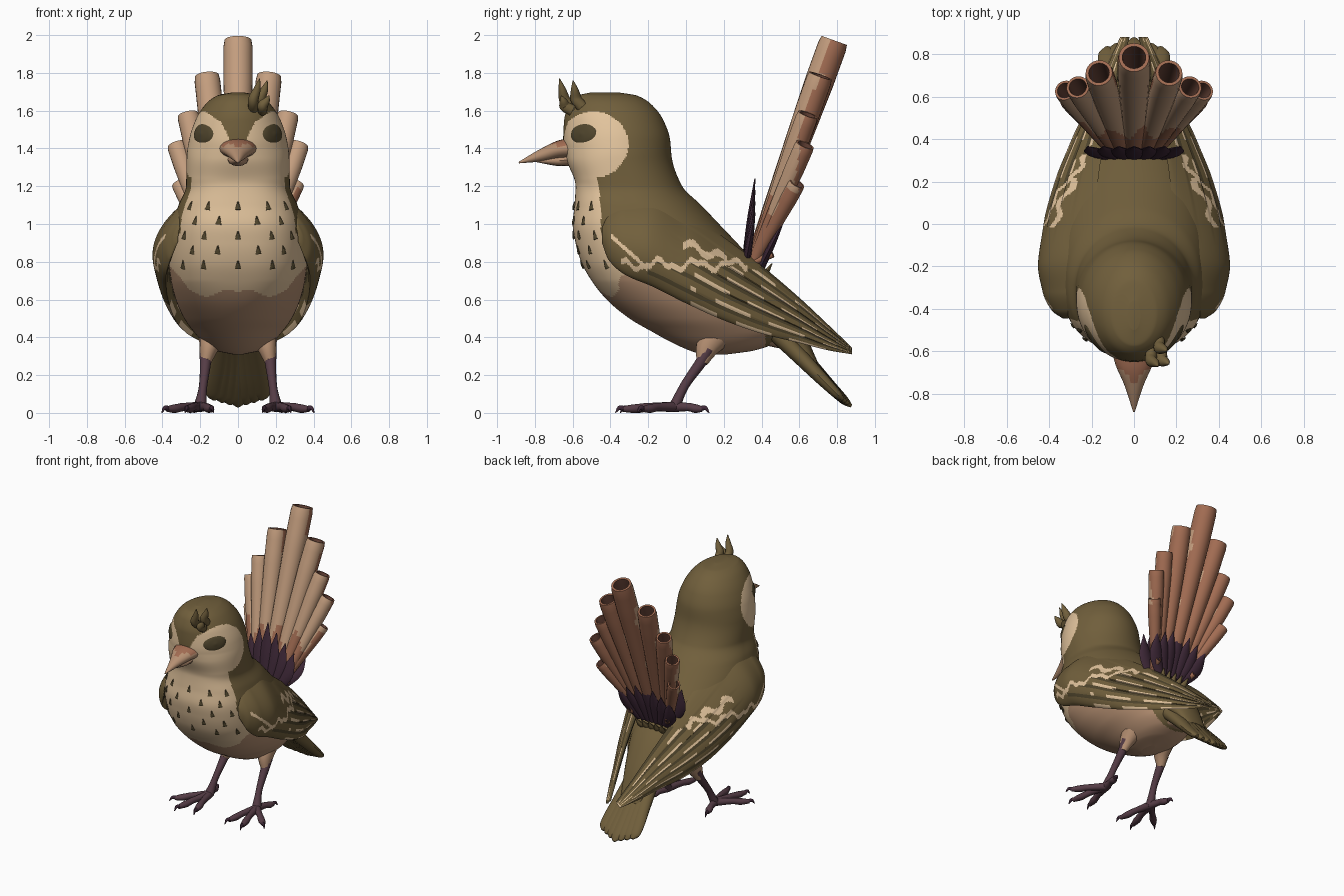
import bpy, bmesh, math
from mathutils import Vector

if "Cube" in bpy.data.objects:
    bpy.data.objects.remove(bpy.data.objects["Cube"])


def material(name, *rgb):
    m = bpy.data.materials.new(name)
    m.use_nodes = True
    m.diffuse_color = (*rgb, 1)
    m.node_tree.nodes["Principled BSDF"].inputs["Base Color"].default_value = (*rgb, 1)
    return m


OLIVE = material("olive", .165, .115, .045)
DARK = material("dark olive", .08, .06, .026)
CREAM = material("cream", .76, .55, .335)
TAN = material("tan", .47, .28, .17)
PIPE = material("pipe tan", .55, .34, .21)
RUST = material("rust brown", .36, .15, .085)
PLUM = material("plum", .09, .045, .06)
DEEP = material("deep plum", .05, .022, .04)
HOLLOW = material("hollow brown", .12, .05, .034)


def spline(table, k):
    """Smooth monotone interpolation of rows keyed by their first value."""
    k = min(max(k, table[0][0]), table[-1][0])
    i = next(j for j in range(len(table) - 1) if k <= table[j + 1][0])
    h = table[i + 1][0] - table[i][0]
    u = (k - table[i][0]) / h

    def slope(j, c):
        def d(a):
            return (table[a + 1][c] - table[a][c]) / (table[a + 1][0] - table[a][0])
        if j == 0:
            return d(0)
        if j == len(table) - 1:
            return d(j - 1)
        p, q = d(j - 1), d(j)
        return 2 * p * q / (p + q) if p * q > 0 else 0

    out = []
    for c in range(1, len(table[0])):
        a, b = table[i][c], table[i + 1][c]
        s, e = slope(i, c) * h, slope(i + 1, c) * h
        out.append(a + s * u + (3 * (b - a) - 2 * s - e) * u * u + (2 * (a - b) + s + e) * u ** 3)
    return out


def loft(name, rings, mats, rule=None, angle=45):
    """Skin closed rings, cap both ends, colour the faces by rule(centre, normal)."""
    bm = bmesh.new()
    loops = [[bm.verts.new(p) for p in r] for r in rings]
    n = len(loops[0])
    for a, b in zip(loops, loops[1:]):
        for j in range(n):
            bm.faces.new((a[j], a[(j + 1) % n], b[(j + 1) % n], b[j]))
    bm.faces.new(loops[0])
    bm.faces.new(loops[-1])
    bmesh.ops.recalc_face_normals(bm, faces=bm.faces)
    bm.normal_update()
    for f in bm.faces:
        f.smooth = True
        if rule:
            f.material_index = rule(f.calc_center_median(), f.normal)
    me = bpy.data.meshes.new(name)
    bm.to_mesh(me)
    bm.free()
    for m in mats:
        me.materials.append(m)
    me.set_sharp_from_angle(angle=math.radians(angle))
    bpy.context.collection.objects.link(bpy.data.objects.new(name, me))


def ring(c, side, up, a, b, n):
    return [c + side * a * math.cos(math.tau * j / n) + up * b * math.sin(math.tau * j / n)
            for j in range(n)]


def sweep(name, pts, radii, mats, side=(1, 0, 0), n=12, steps=5, rule=None):
    """Elliptical tube along a smooth path; radii are (sideways, upright)."""
    table = [(i, *p, *r) for i, (p, r) in enumerate(zip(pts, radii))]
    m = (len(pts) - 1) * steps
    rows = [spline(table, i / steps) for i in range(m + 1)]
    cs = [Vector(r[:3]) for r in rows]
    rings = []
    for i, r in enumerate(rows):
        t = (cs[min(i + 1, m)] - cs[max(i - 1, 0)]).normalized()
        s = Vector(side)
        s = (s - t * s.dot(t)).normalized()
        rings.append(ring(cs[i], s, t.cross(s), max(r[3], .002), max(r[4], .002), n))
    loft(name, rings, mats, rule)


# Body and head: height, front, back, half width
BODY = [(.31, .08, .22, .03), (.33, .02, .36, .12), (.37, -.07, .47, .18), (.43, -.18, .53, .235),
        (.5, -.30, .54, .285), (.6, -.42, .50, .33), (.7, -.50, .44, .355), (.8, -.555, .36, .365),
        (.9, -.585, .27, .36), (1, -.6, .175, .345), (1.1, -.59, .08, .315), (1.2, -.585, -.02, .275),
        (1.35, -.635, -.075, .272), (1.45, -.65, -.085, .258), (1.55, -.645, -.12, .225),
        (1.63, -.62, -.18, .175), (1.68, -.575, -.26, .11), (1.697, -.5, -.36, .03)]


def skin(z, ang):
    """Surface point; the breast is squarer in front than the head."""
    f, b, w = spline(BODY, z)
    s, c = math.sin(ang), math.cos(ang)
    e = 1 - .22 * max(0, min(1, (1.4 - z) * 6, (z - .45) * 4)) * (c > 0)
    return Vector((w * math.copysign(abs(s) ** e, s),
                   (f + b) / 2 - (b - f) / 2 * math.copysign(abs(c) ** e, c), z))


def body_rule(c, n):
    x, y, z = abs(c.x), c.y, c.z
    mask = ((y + .49) / .185) ** 2 + ((z - 1.42) / .175) ** 2 < 1
    if mask and (z < 1.42 or x > .03 + (z - 1.42) * .5):
        return 1
    belly = z < .75 - .45 * y and y < .42
    if z < 1.32 and (y < -.45 - .15 * max(z - 1.1, 0) or belly):
        return 1 if z > .635 + .018 * math.sin(x * 28) + max(x - .26, 0) * 1.5 else 2
    return 0


N = 200
levels = [.31 + 1.387 * (1 - math.cos(math.pi * i / N)) / 2 for i in range(N + 1)]
loft("body", [[skin(z, math.tau * j / 200) for j in range(200)] for z in levels],
     [OLIVE, CREAM, TAN], body_rule, 80)

# Breast flecks
for row in range(5):
    z = 1.12 - row * .078
    for k in range(-2, 3):
        ang = (k + .5 * (row % 2)) * .42
        if abs(ang) < .88:
            p, q = skin(z, ang), skin(z - .045, ang)
            out = Vector((math.sin(ang), -math.cos(ang), 0))
            sweep("breast_fleck", [p, (p + q) / 2 + out * .004, q + out * .005],
                  [(.003, .003), (.009, .006), (.017, .005)], [DARK],
                  (math.cos(ang), math.sin(ang), 0), 6, 2)

# Beak with a dark upper base
sweep("beak", [(0, -.57, 1.405), (0, -.66, 1.395), (0, -.76, 1.365), (0, -.885, 1.325)],
      [(.11, .06), (.088, .05), (.045, .034), (.004, .004)], [TAN, RUST], n=20,
      rule=lambda c, n: int(n.z > .25 and c.y > -.75 + abs(c.x)))
sweep("lower_bill", [(0, -.6, 1.345), (0, -.68, 1.335), (0, -.79, 1.335)],
      [(.06, .035), (.045, .028), (.01, .008)], [TAN])

# Crest curls, set off to one side
for x, y, z, lean, high in [(.08, -.58, 1.6, .075, .17), (.12, -.55, 1.62, .04, .14),
                            (.13, -.6, 1.6, .05, .08)]:
    sweep("crest_curl", [(x, y, z), (x, y - lean * .8, z + high * .3),
                         (x + .02, y - lean, z + high * .65), (x + .035, y - lean * 1.2, z + high)],
          [(.025, .03), (.028, .03), (.02, .02), (.002, .002)], [OLIVE])

# Wing: station, lower height, upper height, lower x, upper x, bulge
WING = [(-.445, .9, .98, .33, .32, .01), (-.41, .81, 1.05, .36, .3, .05),
        (-.32, .73, 1.12, .38, .26, .1), (-.18, .67, 1.14, .38, .23, .135),
        (0, .58, 1.07, .365, .19, .13), (.2, .49, .93, .33, .17, .1), (.4, .42, .78, .27, .14, .065),
        (.6, .37, .61, .18, .1, .04), (.76, .33, .46, .11, .06, .025), (.88, .31, .345, .06, .03, .008)]


def wing_rule(c, n):
    lo, hi = spline(WING, c.y)[:2]
    y, t = c.y, (c.z - lo) / (hi - lo)
    wave = .785 + .02 * math.sin(y * 32) + .01 * math.sin(y * 75)
    if -.34 < y < .33 and abs(c.z - wave) < .016:
        return 1
    if -.02 < y < .22 and abs(c.z - .89 + .35 * y - .02 * math.sin(y * 45)) < .02:
        return 1
    if -.4 < y < -.2 and abs(c.z - .58 + .9 * y) < .013:
        return 1
    f = t * 6
    if y > .02 and c.z < wave - .02 and f % 1 < .27 and math.sin(y * 22 + 2.4 * int(f)) > -.5:
        return 1
    return 2 if y > -.2 and c.z < wave and f % 1 > .7 else 0


for s, label in ((1, "left"), (-1, "right")):
    rings = []
    for i in range(171):
        y = -.445 + 1.325 * i / 170
        lo, hi, xl, xh, bulge = spline(WING, y)
        outer, inner = [], []
        for j in range(61):
            t = j / 60
            groove = .01 * ((-t * 6) % 1) * max(0, min(1, (y + .1) * 3)) * math.sin(math.pi * t)
            base, lift = xl + (xh - xl) * t, math.sin(math.pi * t) ** .7
            outer.append((s * (base + bulge * lift + groove), y, lo + (hi - lo) * t))
            if 0 < j < 60 and j % 4 == 0:
                inner.append((s * (base + bulge * lift * .3 - .012), y, lo + (hi - lo) * t))
        rings.append(outer + inner[::-1])
    loft(label + "_wing", rings, [OLIVE, CREAM, DARK], wing_rule, 60)

    # Eye set into the cheek
    out = Vector((s * .78, -.6, .12)).normalized()
    c = Vector((s * .178, -.54, 1.475))
    sweep(label + "_eye", [c - out * .03, c, c + out * .018, c + out * .027],
          [(.088, .065), (.086, .063), (.06, .045), (.004, .004)], [DARK], (s * .6, .78, 0), 24)

    # Thigh, shank, toes and claws
    sweep(label + "_thigh", [(s * .13, .18, .44), (s * .155, .11, .34), (s * .172, .085, .265)],
          [(.08, .09), (.05, .06), (.028, .03)], [TAN])
    sweep(label + "_shank", [(s * .17, .12, .34), (s * .172, .08, .27), (s * .185, -.01, .14),
                             (s * .2, -.06, .035)],
          [(.035, .035), (.03, .03), (.022, .024), (.034, .03)], [PLUM])
    for x, y in ((.14, -.31), (.27, -.335), (.375, -.23), (.24, .085)):
        root, tip = Vector((s * .2, -.06, .032)), Vector((s * x, y, .02))
        d = (tip - root).normalized()
        mid = root.lerp(tip, .5)
        side = (-d.y, d.x, 0)
        sweep(label + "_toe", [root, mid + Vector((0, 0, .005)), root.lerp(tip, .75), tip],
              [(.03, .028), (.021, .022), (.025, .023), (.015, .015)], [PLUM], side)
        sweep(label + "_claw", [tip - d * .015, tip + d * .015 + Vector((0, 0, .008)),
                                tip + d * .04 - Vector((0, 0, .018))],
              [(.014, .015), (.011, .012), (.002, .002)], [DEEP], side, 8)

# Tail feathers, overlapping, and the rump that runs into them
for k in range(-3, 4):
    a = abs(k)
    sweep("tail_feather", [(k * .02, .3, .6), (k * .027, .55, .37 - a * .006),
                           (k * .037, .76 - a * .008, .145 + a * .006),
                           (k * .041, .84 - a * .012, .065 + a * .01),
                           (k * .042, .875 - a * .014, .035 + a * .012)],
          [(.06, .06), (.055, .045), (.055, .032), (.045, .023), (.012, .008)], [OLIVE])
sweep("rump", [(0, .18, .78), (0, .36, .63), (0, .52, .47), (0, .68, .26)],
      [(.2, .13), (.19, .12), (.14, .08), (.08, .02)], [OLIVE], n=24)
sweep("undertail", [(0, .2, .45), (0, .4, .41), (0, .5, .35)],
      [(.17, .09), (.12, .055), (.04, .01)], [TAN])


# Hollow pipes fanned above the tail
def pipe(name, base, top, r0, r1):
    axis = (top - base).normalized()
    side = Vector((0, 1, 0)).cross(axis).normalized()
    up = axis.cross(side)
    length = (top - base).length
    stops = [(i / 24 * .97, r0 + (r1 - r0) * min(1, i / 20)) for i in range(25)]
    stops += [(1, r1 * .93), (1, r1 * .72), (.96, r1 * .66), (.75, r1 * .6)]
    rings = [ring(base + axis * length * t, side, up, r, r, 24) for t, r in stops]

    def rule(c, n):
        v = c - base
        t = v.dot(axis)
        radial = v - axis * t
        if t < length * .995 and t > length * .7 and n.dot(radial) < 0:
            return 2
        return int(n.y > .05 + .35 * math.sin(t * 15 + base.x * 60)
                   or c.z < 1.12 + .07 * math.sin(c.x * 45))

    loft(name, rings, [PIPE, RUST, HOLLOW], rule)


for x, y, z, r in ((0, .785, 1.972, .077), (.165, .712, 1.785, .068), (.265, .645, 1.58, .058),
                   (.325, .63, 1.42, .053), (.31, .588, 1.215, .045)):
    for s in ((1, -1) if x else (1,)):
        pipe("tail_pipe", Vector((s * x * .35, .36, .8)), Vector((s * x, y, z)), r * .6, r)
for s in (1, -1):
    pipe("small_twig", Vector((s * .13, .34, .79)), Vector((s * .16, .46, .84)), .016, .018)

# Dark plume fans before and behind the pipes, with an olive tuft
for k in range(-3, 4):
    a = abs(k)
    for y, lean, high in ((.315, .05, .44 - a * .06), (.4, .115, .3 - a * .03)):
        sweep("plume", [(k * .035, y, .78), (k * .06, y + lean * .45, .78 + high * .5),
                        (k * .073, y + lean, .8 + high)],
              [(.035, .022), (.052, .018), (.003, .003)], [DEEP], n=8)
    if a < 3:
        sweep("rump_tuft", [(k * .035, .34, .7), (k * .045, .41, .73), (k * .055, .455, .79)],
              [(.04, .03), (.03, .02), (.003, .003)], [OLIVE], n=8)
